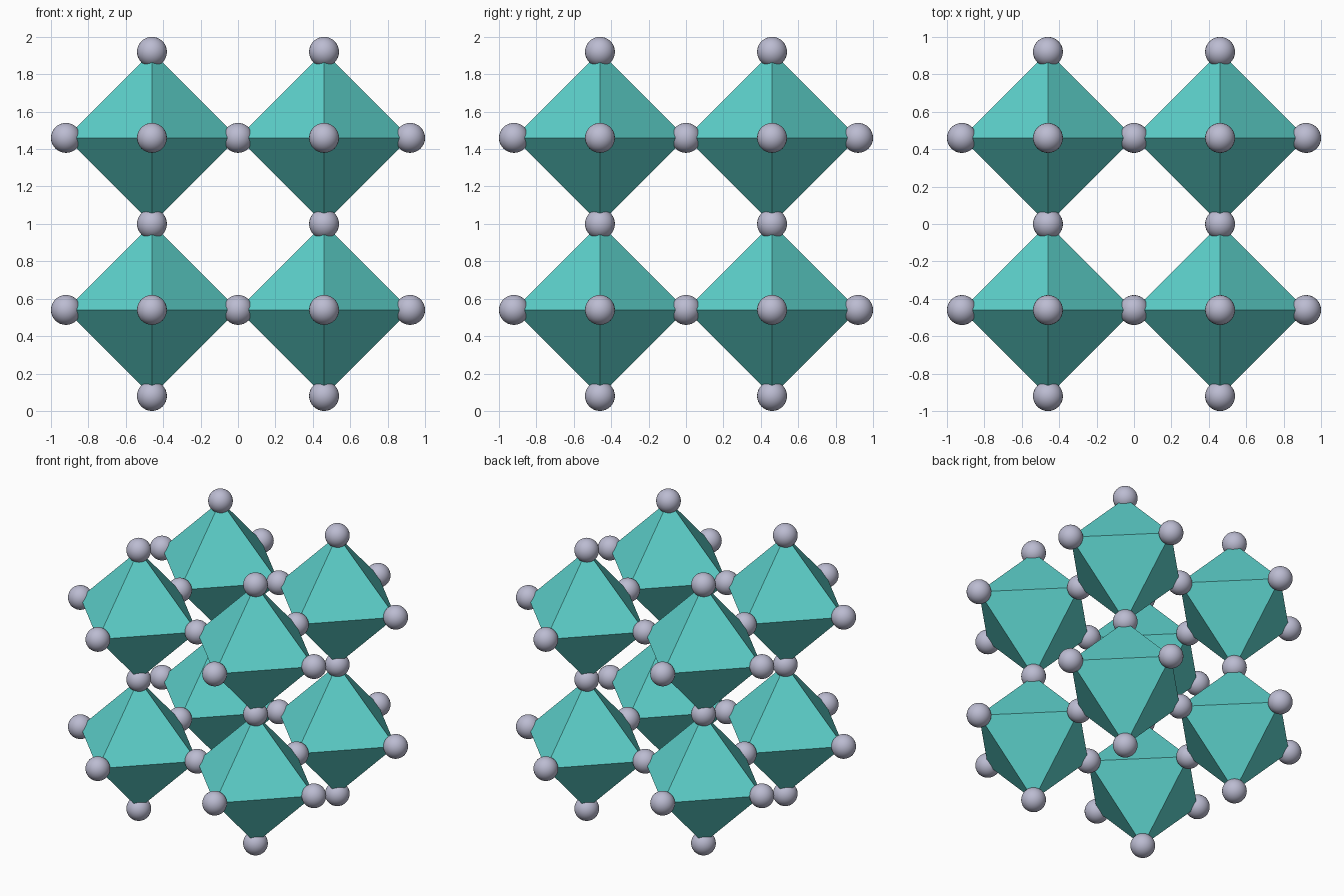
import bpy, bmesh
from mathutils import Matrix, Vector
from itertools import product

cube = bpy.data.objects.get("Cube")
if cube:
    bpy.data.objects.remove(cube, do_unlink=True)

CELL = 0.46   # octahedron centre-to-corner distance
BALL = 0.08   # ball radius
MID = Vector((0, 0, 1))


def material(name, color):
    mat = bpy.data.materials.new(name)
    mat.use_nodes = True
    mat.diffuse_color = color
    mat.node_tree.nodes["Principled BSDF"].inputs["Base Color"].default_value = color
    return mat


def add_object(name, bm, mat, location):
    mesh = bpy.data.meshes.new(name)
    bm.to_mesh(mesh)
    bm.free()
    mesh.materials.append(mat)
    obj = bpy.data.objects.new(name, mesh)
    obj.location = location
    bpy.context.collection.objects.link(obj)
    return obj


teal = material("teal", (0.11, 0.64, 0.60, 1))
grey = material("lavender grey", (0.50, 0.50, 0.64, 1))

AXES = [Vector(row) * sign for row in Matrix.Identity(3) for sign in (-1, 1)]
corners = set()

# Eight flat-faced octahedra that meet corner to corner
for signs in product((-1, 1), repeat=3):
    centre = Vector(signs) * CELL
    bm = bmesh.new()
    for axis in AXES:
        bm.verts.new(axis * CELL)
        corners.add(tuple(round(c, 3) + 0.0 for c in centre + axis * CELL))
    bmesh.ops.convex_hull(bm, input=bm.verts)
    bmesh.ops.recalc_face_normals(bm, faces=bm.faces)
    add_object("octahedron", bm, teal, centre + MID)

# One smooth ball on every corner, shared where two octahedra touch
for corner in sorted(corners):
    bm = bmesh.new()
    bmesh.ops.create_uvsphere(bm, u_segments=32, v_segments=16, radius=BALL)
    for face in bm.faces:
        face.smooth = True
    add_object("corner_ball", bm, grey, Vector(corner) + MID)
